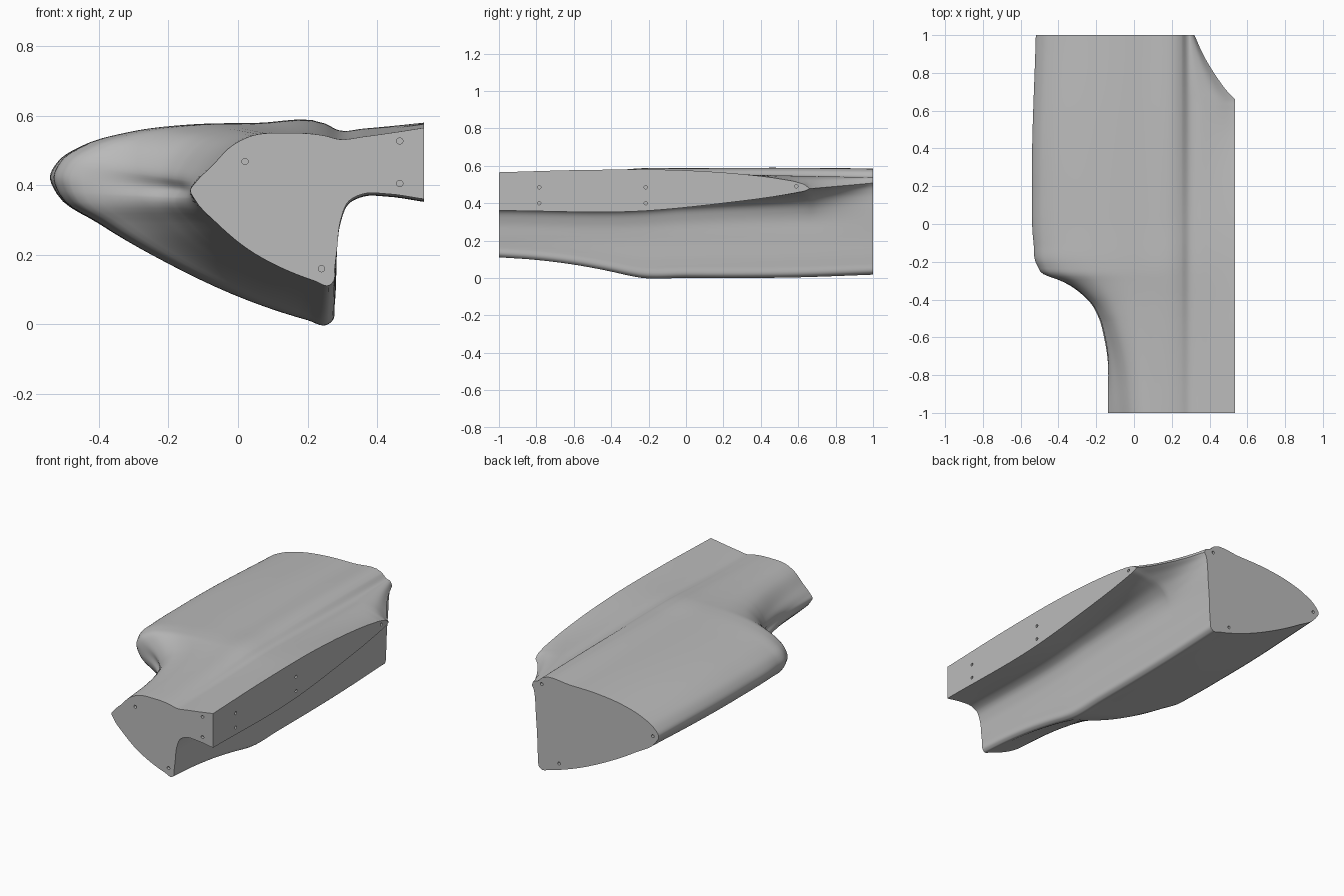
import bpy, bmesh
from math import pi
from mathutils import Vector, Matrix

cube = bpy.data.objects.get("Cube")
if cube:
    bpy.data.objects.remove(cube, do_unlink=True)


def curve(keys, values, at):
    """Smooth curve through unevenly spaced values, held flat past both ends."""
    last = len(keys) - 1
    if at <= keys[0]:
        return values[0]
    if at >= keys[last]:
        return values[last]

    def slope(i):
        before, after = max(i - 1, 0), min(i + 1, last)
        if before == i or after == i:
            return (values[after] - values[before]) / (keys[after] - keys[before])
        gap_a, gap_b = keys[i] - keys[before], keys[after] - keys[i]
        rise_a = (values[i] - values[before]) / gap_a
        rise_b = (values[after] - values[i]) / gap_b
        return (rise_a * gap_b + rise_b * gap_a) / (gap_a + gap_b)

    i = max(k for k in range(last) if keys[k] <= at)
    gap = keys[i + 1] - keys[i]
    f = (at - keys[i]) / gap
    ease = f * f * (3 - 2 * f)
    return (values[i] * (1 - ease) + values[i + 1] * ease
            + slope(i) * (gap * f * (1 - f) ** 2)
            - slope(i + 1) * (gap * f * f * (1 - f)))


def table(pairs):
    keys, values = zip(*pairs)
    return lambda at: curve(keys, values, at)


def mix(a, b, f):
    return a + (b - a) * f


# Body outline from the top crest, round the side tip, down to the keel
narrow = [(.25, .542), (.14, .55), (.04, .542), (-.015, .515), (-.075, .455),
          (-.12, .41), (-.137, .385), (-.125, .36), (-.06, .29), (.03, .215),
          (.13, .16), (.22, .125), (.262, .112), (.275, .125), (.278, .16)]
wide = [(.25, .576), (.05, .578), (-.15, .573), (-.31, .553), (-.45, .512),
        (-.515, .47), (-.54, .425), (-.52, .375), (-.4, .29), (-.2, .175),
        (.03, .07), (.2, .015), (.255, .002), (.272, .015), (.278, .06)]
TIP = 6

# How far each region has grown from narrow to wide, along the length
side_growth = table([(-1, 0), (-.6, .03), (-.5, .08), (-.4, .23), (-.3, .62),
                     (-.27, .83), (-.22, .93), (-.1, .98), (.2, 1), (1, .95)])
keel_growth = table([(-1, 0), (-.8, .13), (-.6, .36), (-.4, .7), (-.3, .9),
                     (-.25, .98), (0, 1), (.6, .97), (1, .84)])

# Flange edge: reach, upper height and lower height
FLANGE, FLANGE_END, ROOT = .535, .66, .295
flange_reach = table([(FLANGE_END, FLANGE), (.69, .505), (.79, .43), (.9, .365), (1, .32)])
edge_top = table([(-1, .565), (-.5, .578), (0, .575), (.3, .555), (.5, .53),
                  (.6, .51), (.64, .495), (FLANGE_END, .477)])
edge_bottom = table([(-1, .36), (-.2, .36), (.2, .4), (.5, .44), (.6, .458),
                     (.64, .467), (FLANGE_END, .477)])


def section(y):
    side, keel = side_growth(y), keel_growth(y)
    reach = flange_reach(y)
    lift = .09 * max(y - FLANGE_END, 0)
    top, bottom = edge_top(y) + lift, edge_bottom(y) + lift
    thick = min((top - bottom) / .205, 1)
    groove = mix(.532, .557, keel) - .015 * max(y, 0)
    power = 1.2 + 2 * (1 - thick)
    points = []
    # flange upper face, from its edge in to the groove
    for u in (1, .65, .3, 0):
        points.append(Vector((mix(.29, reach, u), mix(groove, top, u ** power))))
    # body
    for i, (a, b) in enumerate(zip(narrow, wide)):
        growth = mix(side, keel, min(abs(i - TIP) / TIP, 1))
        points.append(Vector(a).lerp(Vector(b), growth))
    points.append(Vector((.285, .22)))
    # flange underside, from its fillet out to the edge
    for u, full, thin in ((0, -.06, -.14), (.1, -.005, -.09), (.27, .015, -.05),
                          (.56, .015, -.02), (1, 0, 0)):
        points.append(Vector((mix(ROOT, reach, u), bottom + mix(thin, full, thick))))
    # resample by chord length
    chord = [0]
    for a, b in zip(points, points[1:]):
        chord.append(chord[-1] + max((b - a).length, .0005))
    smooth = []
    for i in range(len(points) - 1):
        for k in range(5):
            smooth.append(curve(chord, points, mix(chord[i], chord[i + 1], k / 5)))
    return smooth + [points[-1]]


# Loft the shell along its length
stations = [mix(-1, -.52, i / 12) for i in range(12)]
stations += [mix(-.52, -.1, i / 28) for i in range(28)]
stations += [mix(-.1, .56, i / 14) for i in range(14)]
stations += [mix(.56, FLANGE_END, i / 8) for i in range(8)]
stations += [mix(FLANGE_END, 1, i / 16) for i in range(17)]
bm = bmesh.new()
rings = [[bm.verts.new((p.x, y, p.y)) for p in section(y)] for y in stations]
for ring, following in zip(rings, rings[1:]):
    for i in range(len(ring)):
        j = (i + 1) % len(ring)
        bm.faces.new((ring[i], ring[j], following[j], following[i]))
bm.faces.new(rings[0])
bm.faces.new(rings[-1])
bmesh.ops.remove_doubles(bm, verts=bm.verts, dist=.0002)
bmesh.ops.recalc_face_normals(bm, faces=bm.faces)
mesh = bpy.data.meshes.new("pod_shell")
bm.to_mesh(mesh)
bm.free()
shell = bpy.data.objects.new("pod_shell", mesh)
bpy.context.collection.objects.link(shell)

grey = bpy.data.materials.new("plain grey")
grey.use_nodes = True
colour = (.5, .5, .5, 1)
grey.diffuse_color = colour
grey.node_tree.nodes["Principled BSDF"].inputs["Base Color"].default_value = colour
mesh.materials.append(grey)

# Small blind pin holes in the three flat faces
holes = [(x, -1, z) for x, z in ((.02, .468), (.465, .527), (.465, .405), (.24, .16))]
holes += [(x, 1, z) for x, z in ((.255, .53), (-.48, .415), (.14, .085))]
holes += [(FLANGE, y, z) for y in (-.785, -.215) for z in (.485, .4)]
holes.append((FLANGE, .59, .49))
bm = bmesh.new()
for hole in holes:
    axis = "Y" if hole[0] == FLANGE else "X"
    bmesh.ops.create_cone(bm, cap_ends=True, segments=20, radius1=.009, radius2=.009,
                          depth=.06,
                          matrix=Matrix.Translation(hole) @ Matrix.Rotation(pi / 2, 4, axis))
pins = bpy.data.meshes.new("pin_cutter")
bm.to_mesh(pins)
bm.free()
pins.materials.append(grey)
cutter = bpy.data.objects.new("pin_cutter", pins)
cutter.hide_render = True
bpy.context.collection.objects.link(cutter)

bpy.context.view_layer.objects.active = shell
shell.select_set(True)
cut = shell.modifiers.new("pin_holes", "BOOLEAN")
cut.operation, cut.solver, cut.object = "DIFFERENCE", "EXACT", cutter
bpy.ops.object.modifier_apply(modifier=cut.name)
bpy.data.objects.remove(cutter, do_unlink=True)
bpy.ops.object.shade_smooth_by_angle(angle=pi / 6)
